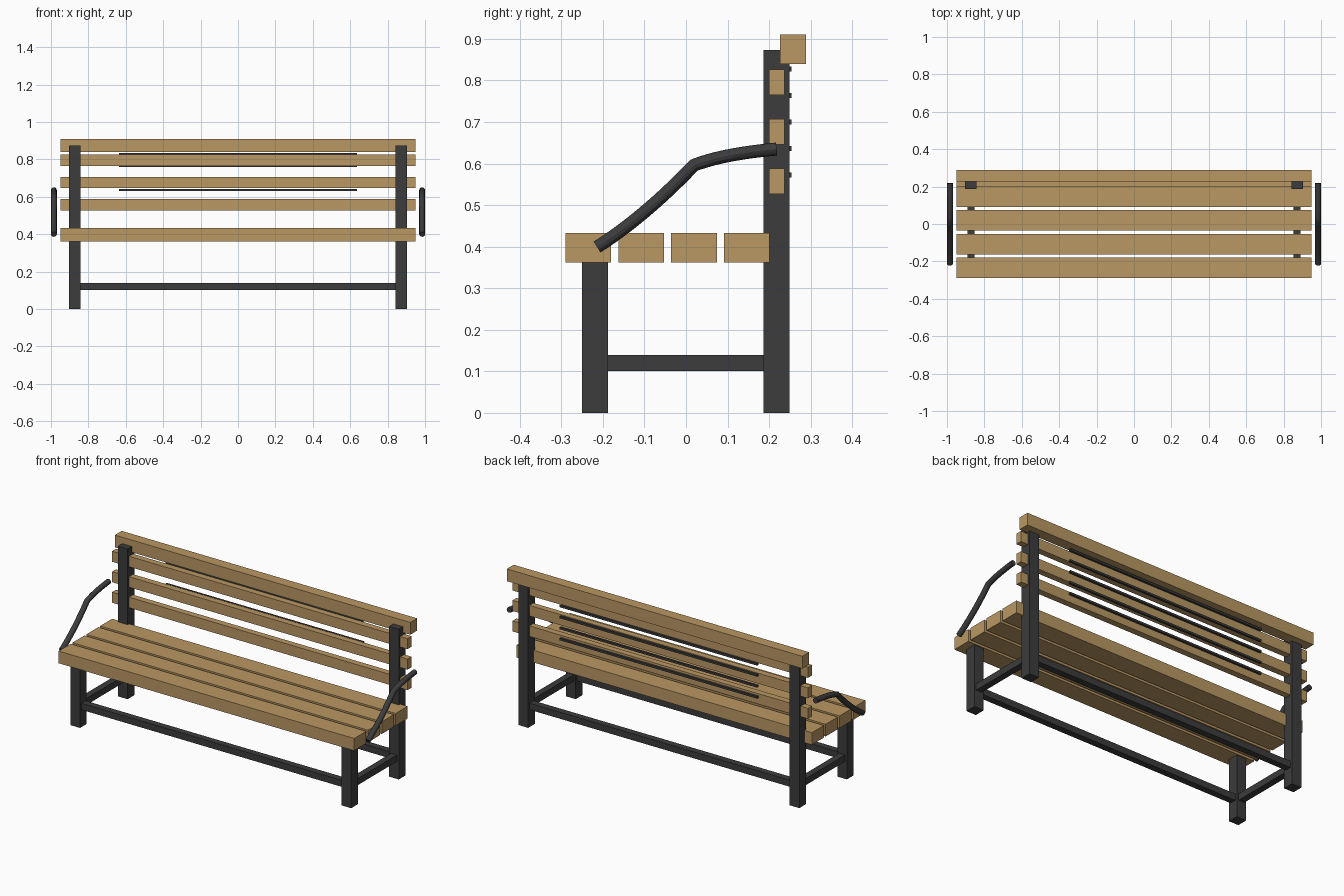
import bpy

if "Cube" in bpy.data.objects:
    bpy.data.objects.remove(bpy.data.objects["Cube"])


def material(name, color):
    m = bpy.data.materials.new(name)
    m.diffuse_color = color
    m.use_nodes = True
    m.node_tree.nodes["Principled BSDF"].inputs["Base Color"].default_value = m.diffuse_color
    return m


WOOD = material("wood", (0.49, 0.31, 0.125, 1))
METAL = material("dark_metal", (0.045, 0.045, 0.047, 1))


def box(name, x, y, z, mat):
    """Box from (min, max) ranges on each axis."""
    bpy.ops.mesh.primitive_cube_add(size=1, location=[sum(r) / 2 for r in (x, y, z)])
    ob = bpy.context.object
    ob.name = name
    ob.scale = [r[1] - r[0] for r in (x, y, z)]
    bpy.ops.object.transform_apply(location=False, rotation=False, scale=True)
    ob.data.materials.append(mat)
    return ob


def span(a, b, side):
    return tuple(sorted((a * side, b * side)))


def armrest(name, x):
    """Bent tube: points are (y, z) with left handle, point, right handle."""
    cu = bpy.data.curves.new(name, 'CURVE')
    cu.dimensions = '3D'
    cu.bevel_depth = 0.0155
    cu.bevel_resolution = 4
    cu.use_fill_caps = True
    cu.resolution_u = 12
    path = [((-0.28, 0.355), (-0.214, 0.399), (-0.13, 0.452)),
            ((-0.045, 0.528), (0.019, 0.596), (0.08, 0.619)),
            ((0.15, 0.628), (0.218, 0.635), (0.28, 0.642))]
    sp = cu.splines.new('BEZIER')
    sp.bezier_points.add(len(path) - 1)
    for bp, (left, co, right) in zip(sp.bezier_points, path):
        bp.handle_left_type = bp.handle_right_type = 'FREE'
        bp.co = (x, *co)
        bp.handle_left = (x, *left)
        bp.handle_right = (x, *right)
    cu.materials.append(METAL)
    ob = bpy.data.objects.new(name, cu)
    bpy.context.collection.objects.link(ob)
    bpy.ops.object.select_all(action='DESELECT')
    ob.select_set(True)
    bpy.context.view_layer.objects.active = ob
    bpy.ops.object.convert(target='MESH')
    bpy.ops.object.shade_smooth_by_angle()


LENGTH = (-0.95, 0.95)

# seat slats
for i in range(4):
    y = -0.29 + i * 0.127
    box(f"seat_slat_{i + 1}", LENGTH, (y, y + 0.11), (0.362, 0.433), WOOD)

# backrest slats and top rail
for i in range(3):
    z = 0.527 + i * 0.119
    box(f"back_slat_{i + 1}", LENGTH, (0.2, 0.237), (z, z + 0.061), WOOD)
box("top_rail", LENGTH, (0.226, 0.289), (0.839, 0.91), WOOD)

# thin bars behind the backrest
for i in range(5):
    z = 0.572 + i * 0.064
    box(f"back_bar_{i + 1}", (-0.635, 0.635), (0.241, 0.2535),
        (z - 0.006, z + 0.006), METAL)

# legs, side stretchers and armrests
for side, label in ((-1, "left"), (1, "right")):
    leg_x = span(0.841, 0.903, side)
    box(f"front_leg_{label}", leg_x, (-0.25, -0.188), (0, 0.362), METAL)
    box(f"back_post_{label}", leg_x, (0.187, 0.249), (0, 0.873), METAL)
    box(f"side_stretcher_{label}", span(0.853, 0.891, side), (-0.188, 0.187),
        (0.101, 0.139), METAL)
    armrest(f"armrest_{label}", side * 0.9845)

# long stretchers
for y, label in ((-0.219, "front"), (0.218, "back")):
    box(f"{label}_stretcher", (-0.841, 0.841), (y - 0.019, y + 0.019),
        (0.101, 0.139), METAL)
